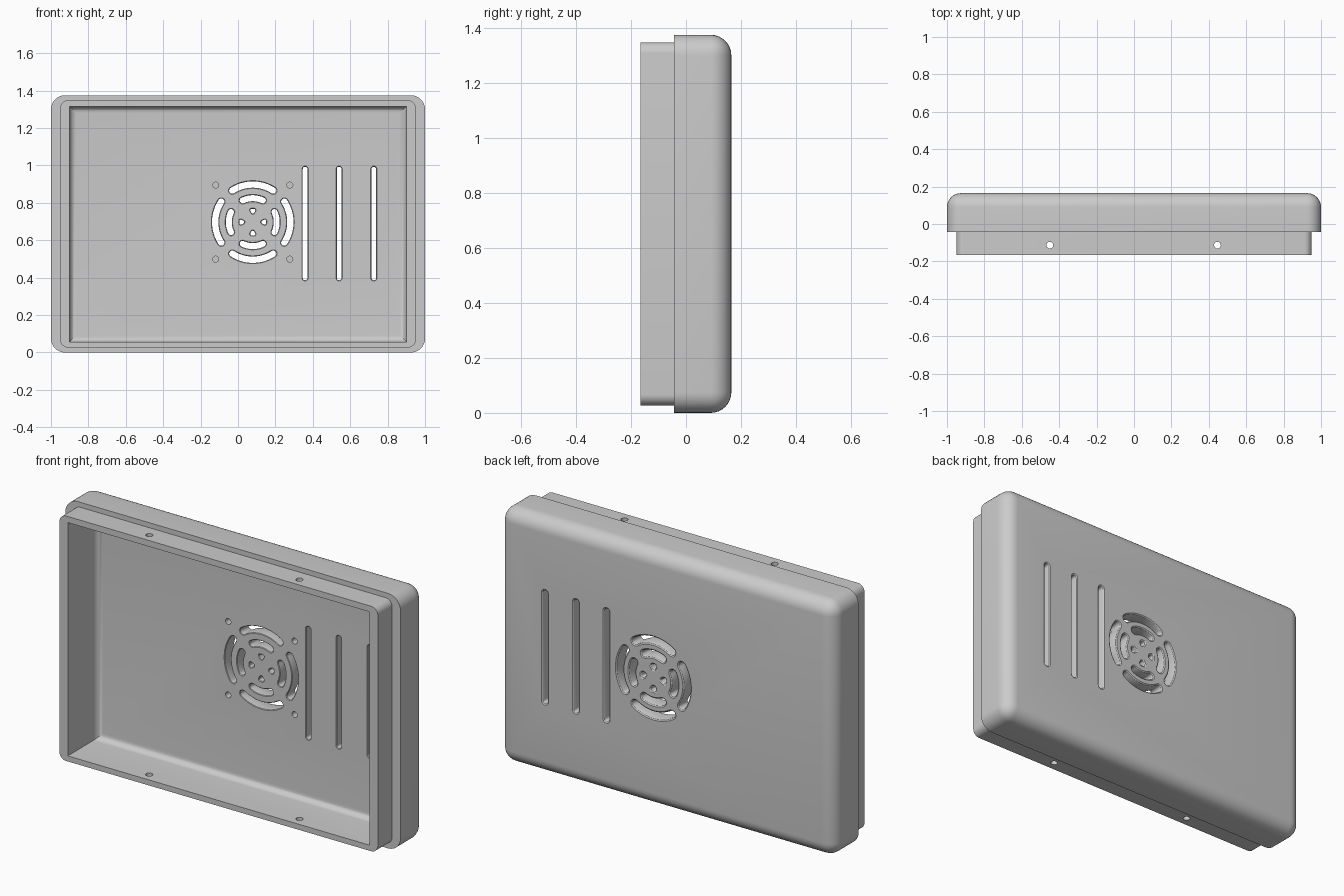
import bpy, bmesh
from math import sin, cos, pi, radians
from mathutils import Vector

cube = bpy.data.objects.get("Cube")
if cube:
    bpy.data.objects.remove(cube, do_unlink=True)

grey = bpy.data.materials.new("light grey plastic")
grey.use_nodes = True
tone = (0.6, 0.6, 0.6, 1)
grey.diffuse_color = tone
grey.node_tree.nodes["Principled BSDF"].inputs["Base Color"].default_value = tone

FLOOR, BACK = 0.086, 0.165


def finish(bm, name):
    bmesh.ops.recalc_face_normals(bm, faces=bm.faces)
    mesh = bpy.data.meshes.new(name)
    bm.to_mesh(mesh)
    bm.free()
    mesh.materials.append(grey)
    obj = bpy.data.objects.new(name, mesh)
    bpy.context.collection.objects.link(obj)
    return obj


def box(name, low, high, radius, pick):
    """Box with the edges chosen by pick(runs_along_y, mid_y) rounded."""
    low, high = Vector(low), Vector(high)
    bm = bmesh.new()
    bmesh.ops.create_cube(bm, size=1)
    for v in bm.verts:
        v.co = (low + high) / 2 + v.co * (high - low)
    edges = []
    for e in bm.edges:
        a, b = (v.co for v in e.verts)
        if pick(abs(a.y - b.y) > 0.01, (a.y + b.y) / 2):
            edges.append(e)
    bmesh.ops.bevel(bm, geom=edges, offset=radius, segments=8, profile=0.5, affect='EDGES')
    return finish(bm, name)


def loft(bm, outline, layers):
    """Skin outline(grow) in the xz plane through the (y, grow) layers."""
    rings = [[bm.verts.new((x, y, z)) for x, z in outline(grow)] for y, grow in layers]
    for low, high in zip(rings, rings[1:]):
        for i in range(len(low)):
            bm.faces.new((low[i - 1], low[i], high[i], high[i - 1]))
    bm.faces.new(rings[0])
    bm.faces.new(rings[-1])


def arc(cx, cz, r, start, end, n):
    return [(cx + r * cos(start + (end - start) * i / n),
             cz + r * sin(start + (end - start) * i / n)) for i in range(n + 1)]


def circle(cx, cz, r):
    return arc(cx, cz, r, 0, 2 * pi, 24)[:-1]


def curved_slot(cx, cz, r, half_width, middle, half_angle):
    """Ring segment with round ends."""
    a, b = middle - half_angle, middle + half_angle
    tip = (cx + r * cos(b), cz + r * sin(b))
    tail = (cx + r * cos(a), cz + r * sin(a))
    return (arc(cx, cz, r + half_width, a, b, 20)
            + arc(*tip, half_width, b, b + pi, 8)[1:-1]
            + arc(cx, cz, r - half_width, b, a, 20)
            + arc(*tail, half_width, a + pi, a + 2 * pi, 8)[1:-1])


def straight_slot(x, bottom, top, r):
    return arc(x, top, r, 0, pi, 10) + arc(x, bottom, r, pi, 2 * pi, 10)


def petal(cx, cz, r, turn):
    """Small rounded triangle pointing to the fan centre."""
    points = []
    for k in range(24):
        t = k * pi / 12
        d = r * (1 - 0.12 * cos(3 * t))
        points.append((cx + d * cos(t + turn), cz + d * sin(t + turn)))
    return points


def combine(obj, other, operation):
    mod = obj.modifiers.new(operation.lower(), 'BOOLEAN')
    mod.operation = operation
    mod.object = other
    mod.solver = 'EXACT'
    bpy.context.view_layer.objects.active = obj
    bpy.ops.object.modifier_apply(modifier=mod.name)
    bpy.data.objects.remove(other, do_unlink=True)


# Rounded rear shell and the narrower lip in front of it
case = box("enclosure_cover", (-1, -0.043, 0), (1, BACK, 1.375), 0.075,
           lambda along_y, y: along_y or y > 0.1)
lip = box("lip", (-0.95, -0.165, 0.027), (0.95, 0.02, 1.348), 0.04,
          lambda along_y, y: along_y)
combine(case, lip, 'UNION')

# Open cavity with a rounded floor edge
cavity = box("cavity", (-0.9, -0.3, 0.057), (0.9, FLOOR, 1.315), 0.035,
             lambda along_y, y: not along_y and y > 0)
combine(case, cavity, 'DIFFERENCE')

# Vents are eased where they meet the inner and outer faces
eased = [(FLOOR - 0.03, 0), (FLOOR - 0.001, 0), (FLOOR + 0.003, -0.004),
         (FLOOR + 0.01, -0.005), (BACK - 0.012, -0.005), (BACK - 0.004, -0.002),
         (BACK + 0.001, 0.005), (BACK + 0.03, 0.005)]
blind = [(FLOOR - 0.03, 0), (FLOOR + 0.035, 0)]

# Fan grille, vent slots and blind screw holes in the rear wall
fan_x, fan_z = 0.079, 0.697
bm = bmesh.new()
for i in range(4):
    turn = i * pi / 2
    for r, half_width, spread in ((0.201, 0.022, 33), (0.128, 0.021, 25)):
        loft(bm, lambda g: curved_slot(fan_x, fan_z, r, half_width + g, turn, radians(spread)),
             eased)
    hx, hz = fan_x + 0.06 * cos(turn), fan_z + 0.06 * sin(turn)
    loft(bm, lambda g: petal(hx, hz, 0.018 + g, turn), eased)
for sx in (-1, 1):
    for sz in (-1, 1):
        loft(bm, lambda g: circle(fan_x + sx * 0.198, fan_z + sz * 0.198, 0.016 + g), blind)
for x in (0.359, 0.541, 0.726):
    loft(bm, lambda g: straight_slot(x, 0.399, 0.98, 0.018 + g), eased)
combine(case, finish(bm, "vent_cutter"), 'DIFFERENCE')

# Fixing holes through the top and bottom of the lip
bm = bmesh.new()
for x in (-0.45, 0.446):
    loft(bm, lambda g: circle(x, 0.113, 0.018 + g), [(-0.1, 0), (1.5, 0)])
for v in bm.verts:
    v.co = (v.co.x, -v.co.z, v.co.y)
combine(case, finish(bm, "fixing_cutter"), 'DIFFERENCE')

# One shared material, smooth rounds with sharp edges
case.data.materials.clear()
case.data.materials.append(grey)
case.data.polygons.foreach_set("material_index", [0] * len(case.data.polygons))
bpy.ops.object.select_all(action='DESELECT')
case.select_set(True)
bpy.context.view_layer.objects.active = case
bpy.ops.object.shade_smooth_by_angle(angle=radians(30))
